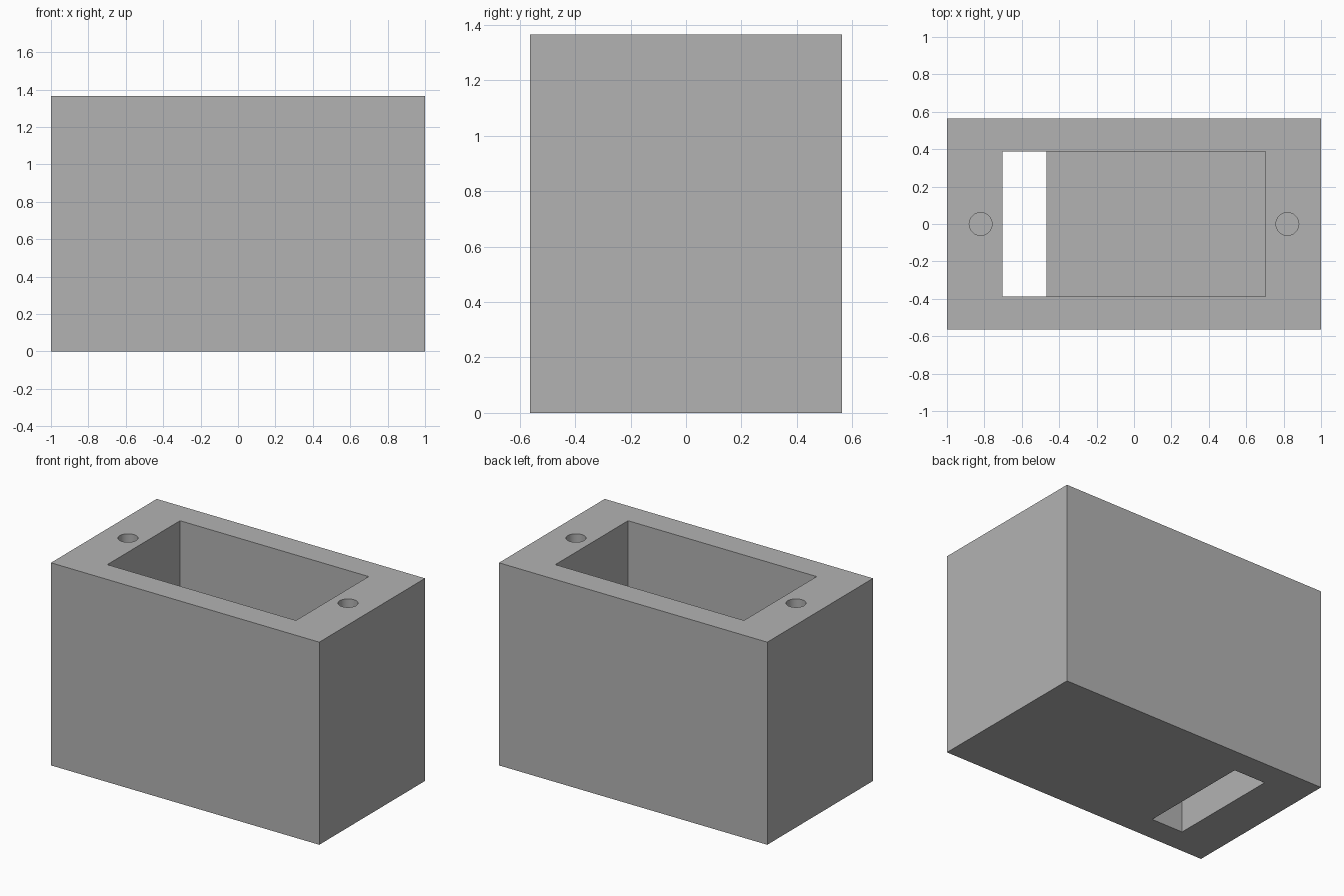
import bpy, bmesh, math
from mathutils import Vector

cube = bpy.data.objects.get("Cube")
if cube:
    bpy.data.objects.remove(cube, do_unlink=True)

# Main dimensions
LENGTH, DEPTH, HEIGHT = 2.0, 1.126, 1.365
CAVITY_X, CAVITY_Y = 0.703, 0.387
FLOOR, SLOT_WIDTH = 0.176, 0.235
HOLE_X, HOLE_RADIUS, HOLE_DEPTH = 0.82, 0.061, 0.59
OVERSHOOT = 0.1

grey = bpy.data.materials.new("plain grey")
grey.use_nodes = True
grey.diffuse_color = (0.45, 0.45, 0.45, 1)
grey.node_tree.nodes["Principled BSDF"].inputs["Base Color"].default_value = grey.diffuse_color


def prism(name, outline, sweep):
    """Sweep a closed outline along a vector into a solid."""
    bm = bmesh.new()
    face = bm.faces.new([bm.verts.new(p) for p in outline])
    swept = bmesh.ops.extrude_face_region(bm, geom=[face])["geom"]
    verts = [v for v in swept if isinstance(v, bmesh.types.BMVert)]
    bmesh.ops.translate(bm, verts=verts, vec=Vector(sweep))
    bmesh.ops.recalc_face_normals(bm, faces=bm.faces)
    mesh = bpy.data.meshes.new(name)
    bm.to_mesh(mesh)
    bm.free()
    mesh.materials.append(grey)
    obj = bpy.data.objects.new(name, mesh)
    bpy.context.collection.objects.link(obj)
    return obj


def carve(target, cutter):
    """Cut one solid out of another and discard the cutter."""
    cutter.hide_render = True
    mod = target.modifiers.new("cut", 'BOOLEAN')
    mod.operation, mod.solver, mod.object = 'DIFFERENCE', 'EXACT', cutter
    bpy.context.view_layer.objects.active = target
    bpy.ops.object.modifier_apply(modifier=mod.name)
    bpy.data.objects.remove(cutter, do_unlink=True)


# Solid block
hx, hy = LENGTH / 2, DEPTH / 2
box = prism("box_housing", [(-hx, -hy, 0), (hx, -hy, 0), (hx, hy, 0), (-hx, hy, 0)],
            (0, 0, HEIGHT))

# Open cavity with a slot through one end of the floor
top, under, slot_edge = HEIGHT + OVERSHOOT, -OVERSHOOT, SLOT_WIDTH - CAVITY_X
profile = [(-CAVITY_X, under), (slot_edge, under), (slot_edge, FLOOR),
           (CAVITY_X, FLOOR), (CAVITY_X, top), (-CAVITY_X, top)]
carve(box, prism("cavity_cutter", [(x, -CAVITY_Y, z) for x, z in profile],
                 (0, 2 * CAVITY_Y, 0)))

# Blind screw holes in the rim
SIDES = 48
for side in (-1, 1):
    ring = [(side * HOLE_X + HOLE_RADIUS * math.cos(math.tau * i / SIDES),
             HOLE_RADIUS * math.sin(math.tau * i / SIDES),
             HEIGHT - HOLE_DEPTH) for i in range(SIDES)]
    carve(box, prism("screw_hole_cutter", ring, (0, 0, HOLE_DEPTH + OVERSHOOT)))

# Smooth hole walls, sharp box edges
bpy.ops.object.select_all(action='DESELECT')
box.select_set(True)
bpy.context.view_layer.objects.active = box
bpy.ops.object.shade_smooth_by_angle(angle=math.radians(30))
